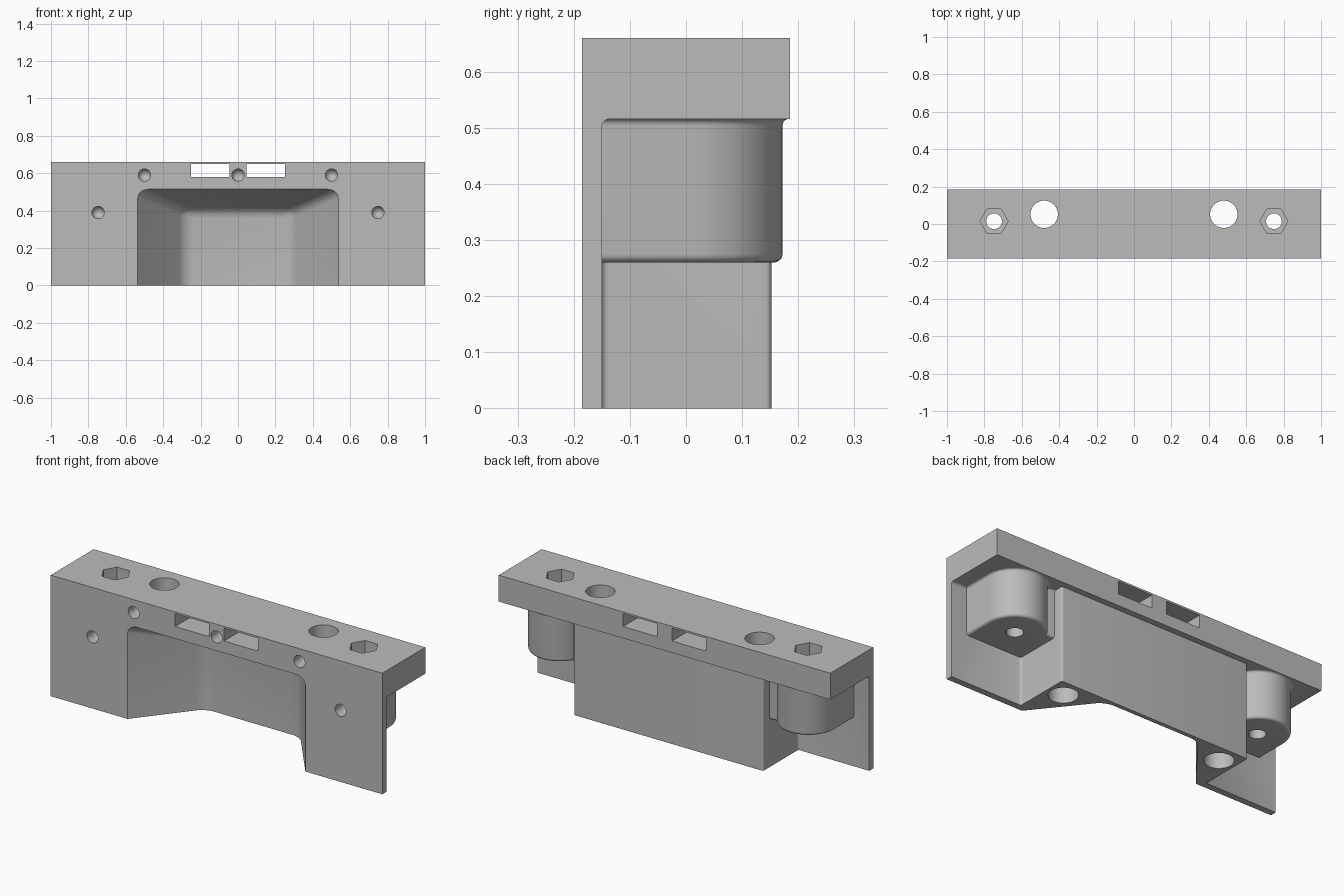
import bpy, bmesh, math
from mathutils import Vector

old = bpy.data.objects.get("Cube")
if old:
    bpy.data.objects.remove(old, do_unlink=True)

grey = bpy.data.materials.new("plain grey")
grey.use_nodes = True
COLOUR = (0.5, 0.5, 0.5, 1)
grey.diffuse_color = COLOUR
grey.node_tree.nodes["Principled BSDF"].inputs["Base Color"].default_value = COLOUR


def finish(name, bm):
    bmesh.ops.recalc_face_normals(bm, faces=bm.faces)
    mesh = bpy.data.meshes.new(name)
    bm.to_mesh(mesh)
    bm.free()
    mesh.materials.append(grey)
    ob = bpy.data.objects.new(name, mesh)
    bpy.context.collection.objects.link(ob)
    return ob


def loft(name, rings):
    """Closed solid through rings that share one point count."""
    bm = bmesh.new()
    loops = [[bm.verts.new(p) for p in ring] for ring in rings]
    n = len(loops[0])
    for a, b in zip(loops, loops[1:]):
        for i in range(n):
            j = (i + 1) % n
            bm.faces.new((a[i], a[j], b[j], b[i]))
    bm.faces.new(loops[0])
    bm.faces.new(loops[-1])
    return finish(name, bm)


def box(name, x0, x1, y0, y1, z0, z1):
    return loft(name, [[(x0, y0, z), (x1, y0, z), (x1, y1, z), (x0, y1, z)] for z in (z0, z1)])


def upright(name, x, y, r, z0, z1, sides):
    ring = [(x + r * math.cos(t), y + r * math.sin(t))
            for t in (math.tau * i / sides for i in range(sides))]
    return loft(name, [[(u, v, z) for u, v in ring] for z in (z0, z1)])


def boolean(body, other, operation):
    mod = body.modifiers.new(operation, 'BOOLEAN')
    mod.operation = operation
    mod.solver = 'EXACT'
    mod.object = other
    bpy.context.view_layer.objects.active = body
    bpy.ops.object.modifier_apply(modifier=mod.name)
    bpy.data.objects.remove(other, do_unlink=True)


def arc(cx, cy, r, a0, a1, n=6):
    return [(cx + r * math.cos(math.radians(a0 + (a1 - a0) * i / n)),
             cy + r * math.sin(math.radians(a0 + (a1 - a0) * i / n))) for i in range(n + 1)]


# Front plate and top plate: one angle section with a filleted inner corner
F = 0.015
section = ([(-0.185, 0), (-0.15, 0)] + arc(-0.15 + F, 0.516 - F, F, 180, 90)
           + [(0.185, 0.516), (0.185, 0.66), (-0.185, 0.66)])
body = loft("bracket_body", [[(x, y, z) for y, z in section] for x in (-1, 1)])

# Central block with rounded back corners and fillets at the front plate
half = [(0.585, -0.17)] + arc(0.585, -0.138, 0.013, -90, -180) + arc(0.562, 0.142, 0.01, 0, 90)
plan = half + [(-x, y) for x, y in reversed(half)]
boolean(body, loft("central_block", [[(x, y, z) for x, y in plan] for z in (0, 0.56)]), 'UNION')


# Bolt bosses: rounded at the bottom edge, flared into the top plate
def boss_plan(grow):
    r = 0.157 + grow
    return ([(0.75 + r, -0.17)] + arc(0.75, 0.015, r, 0, 150, 32)
            + [(0.54, 0.1 + grow), (0.54, -0.17)])


levels = [(0.26 + 0.015 * (1 - math.cos(a)), -0.015 * (1 - math.sin(a)))
          for a in (math.radians(18 * i) for i in range(6))]
levels += [(0.504 + 0.012 * math.sin(a), 0.012 * (1 - math.cos(a)))
           for a in (math.radians(18 * i) for i in range(6))]
levels.append((0.56, 0.012))
for side in (-1, 1):
    rings = [[(side * x, y, z) for x, y in boss_plan(g)] for z, g in levels]
    boolean(body, loft("bolt_boss", rings), 'UNION')

# Tapered front recess with rounded inner edges
recess = loft("recess_cutter", [
    [(-x, y, -0.2), (x, y, -0.2), (x, y, z), (-x, y, z)]
    for x, y, z in ((0.56, -0.215, 0.525), (0.285, 0.13, 0.405))])
bm = bmesh.new()
bm.from_mesh(recess.data)
edges = []
for e in bm.edges:
    a, b = (v.co for v in e.verts)
    low = a.z < 0 and b.z < 0
    front = a.y < 0 and b.y < 0
    if not low and not front:
        edges.append(e)
bmesh.ops.bevel(bm, geom=edges, offset=0.045, segments=6, profile=0.5, affect='EDGES')
bm.to_mesh(recess.data)
bm.free()
boolean(body, recess, 'DIFFERENCE')

for side in (-1, 1):
    # Vertical rod hole, hexagonal nut pocket and bolt hole
    boolean(body, upright("rod_hole", side * 0.48, 0.052, 0.073, -0.1, 0.8, 48), 'DIFFERENCE')
    boolean(body, upright("nut_pocket", side * 0.748, 0.015, 0.075, 0.51, 0.8, 6), 'DIFFERENCE')
    boolean(body, upright("bolt_hole", side * 0.748, 0.015, 0.042, 0.1, 0.7, 32), 'DIFFERENCE')
    # Strap slot through the top plate
    x0, x1 = sorted((side * 0.045, side * 0.25))
    boolean(body, box("strap_slot", x0, x1, -0.3, 0.3, 0.58, 0.65), 'DIFFERENCE')

# Round-bottomed screw holes in the front
R, DEPTH = 0.033, 0.05
steps = [(-0.25, R)] + [(-0.185 + DEPTH + R * math.sin(a), R * math.cos(a))
                        for a in (math.radians(17 * i) for i in range(6))]
for x, z in ((-0.5, 0.59), (0, 0.59), (0.5, 0.59), (-0.748, 0.39), (0.748, 0.39)):
    rings = [[(x + u, y, z + v) for u, v in arc(0, 0, r, 0, 345, 23)] for y, r in steps]
    boolean(body, loft("screw_hole", rings), 'DIFFERENCE')

# Smooth curved walls, sharp edges kept
bpy.ops.object.select_all(action='DESELECT')
body.select_set(True)
bpy.context.view_layer.objects.active = body
bpy.ops.object.shade_smooth_by_angle(angle=math.radians(30))
